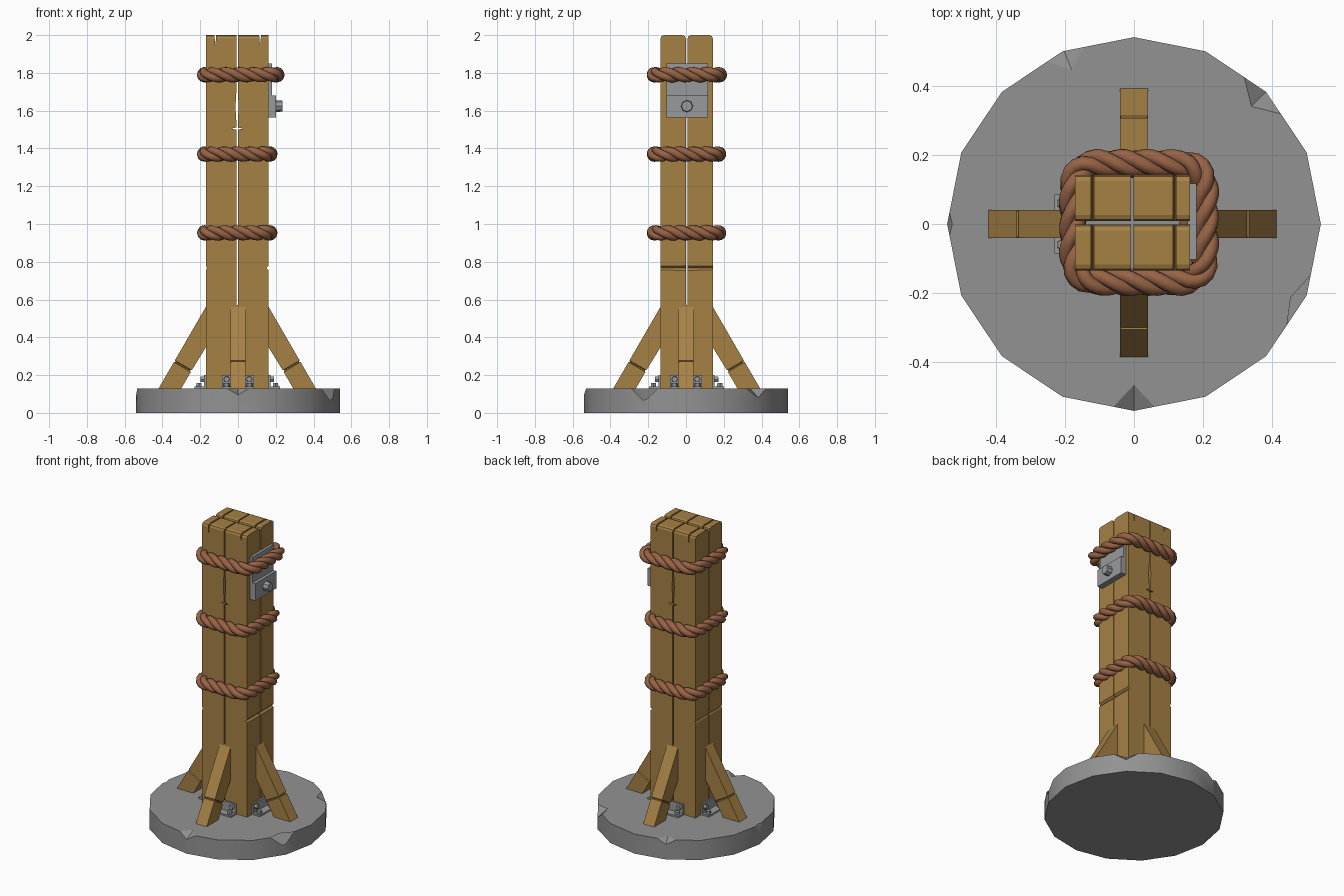
import bpy, bmesh, math
from mathutils import Vector, Matrix

cube = bpy.data.objects.get("Cube")
if cube:
    bpy.data.objects.remove(cube, do_unlink=True)


def material(name, rgb):
    m = bpy.data.materials.new(name)
    m.use_nodes = True
    m.diffuse_color = (*rgb, 1)
    m.node_tree.nodes["Principled BSDF"].inputs["Base Color"].default_value = (*rgb, 1)
    return m


WOOD = material("wood", (0.38, 0.22, 0.06))
ROPE = material("rope", (0.31, 0.125, 0.06))
STONE = material("stone", (0.29, 0.29, 0.29))
METAL = material("metal", (0.31, 0.32, 0.33))


def finish(name, bm, mat, smooth=False):
    bmesh.ops.recalc_face_normals(bm, faces=bm.faces)
    mesh = bpy.data.meshes.new(name)
    bm.to_mesh(mesh)
    bm.free()
    mesh.materials.append(mat)
    ob = bpy.data.objects.new(name, mesh)
    bpy.context.collection.objects.link(ob)
    activate(ob)
    if smooth:
        bpy.ops.object.shade_smooth_by_angle(angle=math.radians(30))
    return ob


def activate(ob):
    bpy.ops.object.select_all(action='DESELECT')
    ob.select_set(True)
    bpy.context.view_layer.objects.active = ob


def add_box(bm, lo, hi, place=Matrix()):
    lo, hi = Vector(lo), Vector(hi)
    mat = place @ Matrix.Translation((lo + hi) / 2) @ Matrix.Diagonal((*(hi - lo), 1))
    return bmesh.ops.create_cube(bm, size=1, matrix=mat)["verts"]


def add_bolt(bm, at, radius, depth, place=Matrix(), sides=6):
    """Bolt head with its axis on the local x direction."""
    mat = place @ Matrix.Translation(at) @ Matrix.Rotation(math.pi / 2, 4, 'Y')
    bmesh.ops.create_cone(bm, cap_ends=True, segments=sides, radius1=radius,
                          radius2=radius * 0.9, depth=depth, matrix=mat)


def cut(ob, chips):
    """Remove diamond shaped chips given as (centre, radii, turn)."""
    for centre, radii, turn in chips:
        bm = bmesh.new()
        mat = (Matrix.Translation(centre) @ Matrix.Rotation(turn, 4, 'Z')
               @ Matrix.Diagonal((*radii, 1)))
        bmesh.ops.create_uvsphere(bm, u_segments=4, v_segments=2, radius=1, matrix=mat)
        cutter = finish("chip_cutter", bm, ob.data.materials[0])
        cutter.hide_render = True
        mod = ob.modifiers.new("chip", 'BOOLEAN')
        mod.operation, mod.solver, mod.object = 'DIFFERENCE', 'EXACT', cutter
        activate(ob)
        bpy.ops.object.modifier_apply(modifier=mod.name)
        bpy.data.objects.remove(cutter, do_unlink=True)


# Stone base with chipped rim
TOP = 0.13
bm = bmesh.new()
bmesh.ops.create_cone(bm, cap_ends=True, segments=16, radius1=0.54, radius2=0.54,
                      depth=TOP, matrix=Matrix.Translation((0, 0, TOP / 2)))
base = finish("stone_base", bm, STONE)
rim_chips = [(-90, 0.075, 0.07, 0.035), (45, 0.06, 0.1, 0.05), (-25, 0.04, 0.13, 0.07),
             (112, 0.06, 0.07, 0.03), (180, 0.015, 0.06, 0.04)]
cut(base, [((0.54 * math.cos(math.radians(a)), 0.54 * math.sin(math.radians(a)), TOP),
            (r, w, d), math.radians(a)) for a, r, w, d in rim_chips])
activate(base)
bpy.ops.object.shade_smooth_by_angle(angle=math.radians(30))

# Four upright beams, rounded across the top, with cracks
for side, x0, x1, crack in (("right", -0.17, -0.009, -0.12), ("left", -0.001, 0.162, 0.117)):
    for end, y0, y1 in (("front", -0.135, -0.001), ("back", 0.008, 0.142)):
        bm = bmesh.new()
        add_box(bm, (x0, y0, TOP - 0.01), (x1, y1, 2))
        edges = [e for e in bm.edges if all(v.co.z > 1.9 for v in e.verts)
                 and abs(e.verts[0].co.y - e.verts[1].co.y) < 0.001]
        bmesh.ops.bevel(bm, geom=edges, offset=0.018, segments=2, profile=0.5,
                        affect='EDGES')
        beam = finish(f"beam_{end}_{side}", bm, WOOD)
        face, depth = (x0, 0.006) if side == "right" else (x1, 0.012)
        cut(beam, [((crack, 0, 2), (0.005, 5, 0.06), 0),
                   ((face, 0, 0.767), (depth, 5, 0.012), 0),
                   ((-0.005, 0, 1.505), (0.032, 5, 0.007), 0),
                   ((-0.005, 0, 1.62), (0.009, 5, 0.14), 0)])

# Sides of the post: name, direction angle, distance of the post face
SIDES = (("left", 0, 0.162), ("back", 90, 0.142), ("right", 180, 0.17), ("front", 270, 0.135))
FOOT_OUT, FOOT_IN = Vector((0.25, TOP)), Vector((0.13, TOP))
HEAD_OUT, HEAD_IN = Vector((-0.005, 0.57)), Vector((-0.005, 0.355))

for name, angle, face in SIDES:
    place = Matrix.Rotation(math.radians(angle), 4, 'Z') @ Matrix.Translation((face, 0, 0))

    # Slanted brace with a thin groove around it
    axis = (HEAD_OUT - FOOT_OUT).normalized()
    normal = Vector((axis.y, -axis.x))
    rings = [(FOOT_OUT, FOOT_IN, 0.04)]
    thick = (FOOT_OUT - FOOT_IN).dot(normal)
    for t, inset in ((0.160, 0), (0.163, 0.006), (0.168, 0.006), (0.171, 0)):
        o = FOOT_OUT + axis * t
        rings.append((o - normal * inset, o - normal * (thick - inset), 0.04 - inset))
    rings.append((HEAD_OUT, HEAD_IN, 0.04))
    bm = bmesh.new()
    loops = []
    for o, i, w in rings:
        loops.append([bm.verts.new(place @ Vector((p.x, y, p.y)))
                      for p, y in ((o, -w), (o, w), (i, w), (i, -w))])
    for a, b in zip(loops, loops[1:]):
        for k in range(4):
            bm.faces.new((a[k], a[k - 1], b[k - 1], b[k]))
    bm.faces.new(loops[0])
    bm.faces.new(loops[-1])
    finish(f"brace_{name}", bm, WOOD)

    # Angle bracket with bolts at the foot
    bm = bmesh.new()
    add_box(bm, (-0.003, -0.085, TOP), (0.01, 0.085, 0.2), place)
    add_box(bm, (0, -0.085, TOP - 0.003), (0.06, 0.085, 0.14), place)
    upright = Matrix.Rotation(-math.pi / 2, 4, 'Y')
    for y in (-0.06, 0.06):
        add_bolt(bm, (0.018, y, 0.178), 0.017, 0.022, place)
        add_bolt(bm, (0, 0, 0), 0.017, 0.022,
                 place @ Matrix.Translation((0.037, y, 0.148)) @ upright)
    finish(f"bracket_{name}", bm, METAL)

# Metal plate with a large bolt on the left face
bm = bmesh.new()
add_box(bm, (0.155, -0.103, 1.6), (0.18, 0.117, 1.85))
lower = add_box(bm, (0.155, -0.103, 1.565), (0.2, 0.117, 1.68))
finish("side_plate", bm, METAL)
bm = bmesh.new()
add_bolt(bm, (0.215, 0.005, 1.624), 0.032, 0.04, sides=8)
finish("side_plate_bolt", bm, METAL)


def rope(name, x0, x1, y0, y1, z, turns=6, radius=0.065):
    """Three twisted strands following a rounded rectangle."""
    ring = []
    for k, (cx, cy) in enumerate(((x1 - radius, y1 - radius), (x0 + radius, y1 - radius),
                                  (x0 + radius, y0 + radius), (x1 - radius, y0 + radius))):
        for j in range(7):
            a = math.pi / 2 * (k + j / 6)
            out = Vector((math.cos(a), math.sin(a), 0))
            ring.append((Vector((cx, cy, z)) + out * radius, out))
    pairs = list(zip(ring, ring[1:] + ring[:1]))
    total = sum((q[0] - p[0]).length for p, q in pairs)
    samples, run = [], 0
    for p, q in pairs:
        length = (q[0] - p[0]).length
        steps = max(1, round(length / 0.014))
        for s in range(steps):
            f = s / steps
            samples.append((p[0].lerp(q[0], f), p[1].lerp(q[1], f).normalized(),
                            (run + length * f) / total))
        run += length
    curve = bpy.data.curves.new(name, 'CURVE')
    curve.dimensions = '3D'
    curve.bevel_depth = 0.021
    curve.bevel_resolution = 2
    for strand in range(3):
        spline = curve.splines.new('POLY')
        spline.points.add(len(samples) - 1)
        spline.use_cyclic_u = True
        for point, (centre, out, f) in zip(spline.points, samples):
            a = math.tau * (turns * f + strand / 3)
            pos = centre + Vector((0, 0, 1)) * math.cos(a) * 0.02 + out * math.sin(a) * 0.02
            point.co = (*pos, 1)
    curve.materials.append(ROPE)
    ob = bpy.data.objects.new(name, curve)
    bpy.context.collection.objects.link(ob)
    activate(ob)
    bpy.ops.object.convert(target='MESH')
    bpy.ops.object.shade_smooth_by_angle(angle=math.radians(60))


# Ropes around the post; the top one bulges over the plate
rope("rope_top", -0.176, 0.205, -0.167, 0.176, 1.79)
rope("rope_middle", -0.176, 0.168, -0.167, 0.172, 1.37)
rope("rope_bottom", -0.176, 0.168, -0.167, 0.172, 0.953)
